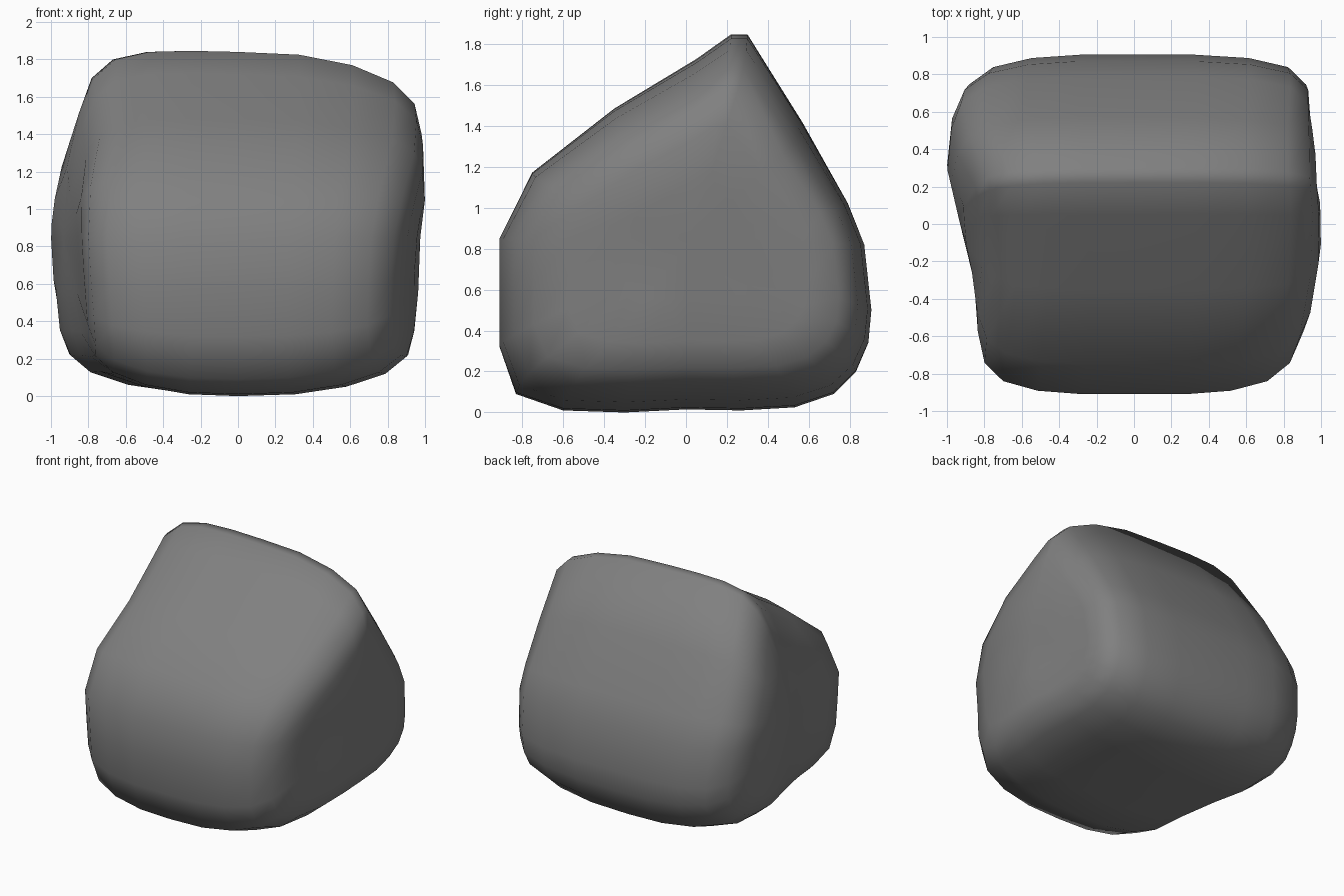
import bpy, bmesh

if "Cube" in bpy.data.objects:
    bpy.data.objects.remove(bpy.data.objects["Cube"])

# Side profile (y, z) with a crisp ridge on top
PROFILE = [(-0.91, 0.32), (-0.91, 0.58), (-0.91, 0.85), (-0.75, 1.17), (-0.35, 1.48), (0.05, 1.72),
           (0.22, 1.84), (0.30, 1.84), (0.57, 1.41), (0.79, 1.02), (0.87, 0.82), (0.905, 0.5),
           (0.89, 0.34), (0.83, 0.2), (0.72, 0.09), (0.53, 0.025), (0.27, 0.01), (0.0, 0.015),
           (-0.3, 0.0), (-0.6, 0.01), (-0.83, 0.09)]
CY, CZ = 0.02, 0.85
# Sections across the width: (fraction of half width, section scale)
HALF = [(0.33, 1.0), (0.62, 0.98), (0.84, 0.925), (0.955, 0.82), (0.99, 0.64), (1.0, 0.35)]
STATIONS = [(-u, s) for u, s in reversed(HALF)] + [(0.0, 1.0)] + HALF
# Half width along y for each side, and how much it narrows along z
LEFT = [(-0.9, 0.83), (-0.3, 0.855), (0.0, 0.93), (0.3, 1.0), (0.6, 0.98), (0.9, 0.9)]
LEFT_CUT = [(0.1, 0.05), (0.4, 0.03), (0.8, 0.0), (1.05, 0.0), (1.42, 0.1), (1.84, 0.22)]
RIGHT = [(-0.9, 0.86), (-0.5, 0.96), (-0.1, 1.01), (0.3, 0.98), (0.6, 0.98), (0.9, 1.04)]
RIGHT_CUT = [(0.1, 0.05), (0.4, 0.05), (0.6, 0.045), (1.2, 0.0)]


def lerp_table(table, t):
    if t <= table[0][0]:
        return table[0][1]
    for (a, va), (b, vb) in zip(table, table[1:]):
        if t <= b:
            return va + (vb - va) * (t - a) / (b - a)
    return table[-1][1]


def place(u, y, z):
    if u < 0:
        w = lerp_table(LEFT, y) - lerp_table(LEFT_CUT, z)
        z += 0.05 * u * u * max(0, z - 0.9) / 0.9
    else:
        w = lerp_table(RIGHT, y) - lerp_table(RIGHT_CUT, z)
        z -= 0.13 * u * u * max(0, z - 0.9) / 0.9
    z += 0.09 * u * u * max(0, 0.5 - z) / 0.5
    return (u * w, y, z)


# Boulder: loft the sections and close both sides
bm = bmesh.new()
rings = [[bm.verts.new(place(u, CY + (y - CY) * s, CZ + (z - CZ) * s)) for y, z in PROFILE]
         for u, s in STATIONS]
n = len(PROFILE)
for a, b in zip(rings, rings[1:]):
    for i in range(n):
        bm.faces.new((a[i], a[(i + 1) % n], b[(i + 1) % n], b[i]))
for ring, u in ((rings[0], -1), (rings[-1], 1)):
    tip = bm.verts.new(place(u, CY, CZ))
    for i in range(n):
        bm.faces.new((ring[i], ring[(i + 1) % n], tip))
bmesh.ops.recalc_face_normals(bm, faces=bm.faces)
for f in bm.faces:
    f.smooth = True
mesh = bpy.data.meshes.new("boulder")
bm.to_mesh(mesh)
bm.free()
boulder = bpy.data.objects.new("boulder", mesh)
bpy.context.collection.objects.link(boulder)

stone = bpy.data.materials.new("grey stone")
stone.diffuse_color = (0.216, 0.216, 0.216, 1)
stone.use_nodes = True
stone.node_tree.nodes["Principled BSDF"].inputs["Base Color"].default_value = stone.diffuse_color
mesh.materials.append(stone)
